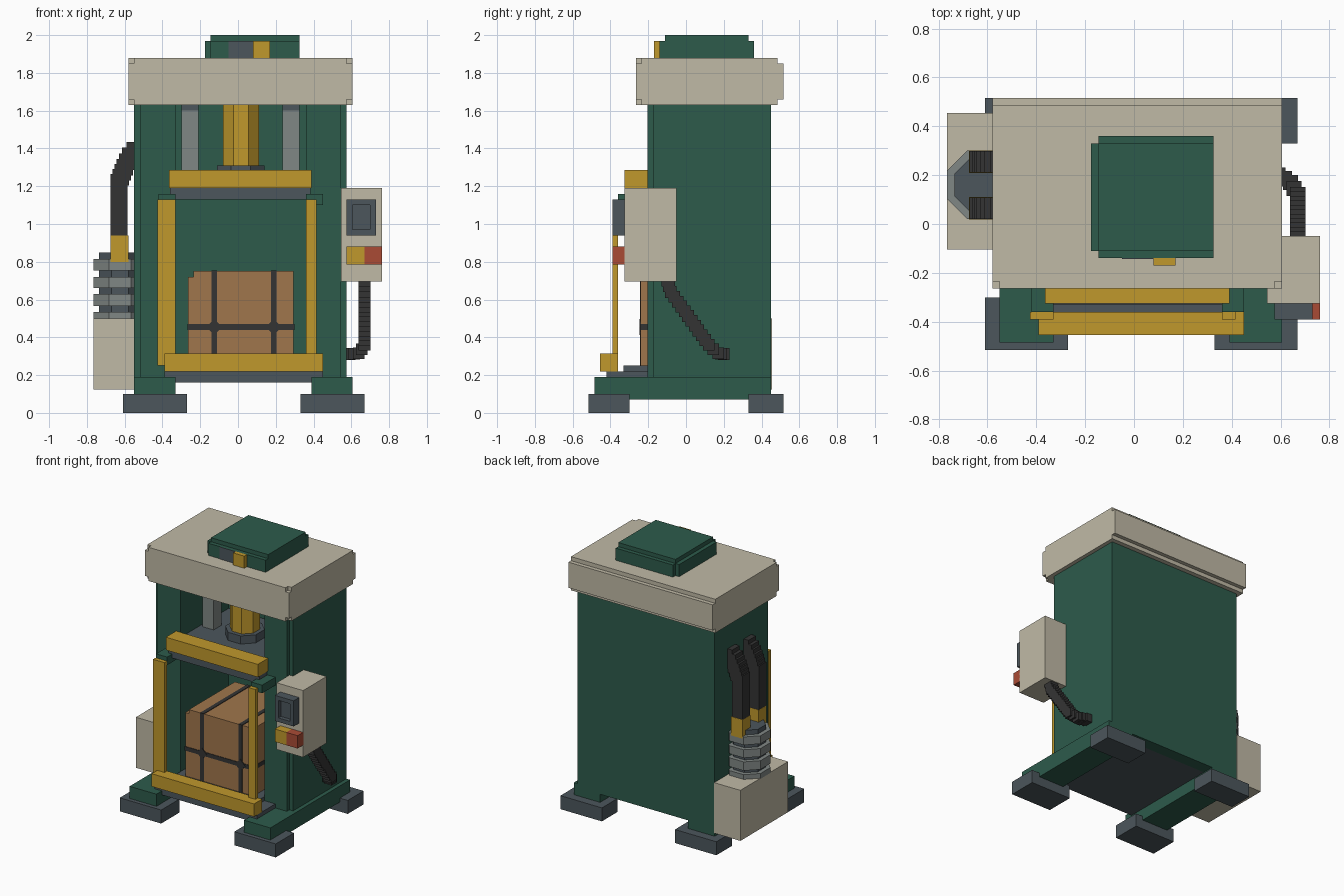
import bpy, bmesh, math
from mathutils import Matrix, Vector

cube = bpy.data.objects.get("Cube")
if cube:
    bpy.data.objects.remove(cube, do_unlink=True)


def material(name, rgb):
    lin = [(c / 255 / 12.92) if c < 11 else ((c / 255 + 0.055) / 1.055) ** 2.4 for c in rgb]
    m = bpy.data.materials.new(name)
    m.use_nodes = True
    m.diffuse_color = (*lin, 1)
    m.node_tree.nodes["Principled BSDF"].inputs["Base Color"].default_value = (*lin, 1)
    return m


GREEN = material("machine green", (45, 91, 75))
CREAM = material("cream panel", (192, 186, 166))
YELLOW = material("safety yellow", (192, 152, 44))
SLATE = material("dark slate", (76, 86, 92))
STEEL = material("steel grey", (128, 135, 133))
BROWN = material("cardboard brown", (160, 118, 76))
BLACK = material("rubber black", (52, 52, 52))
RED = material("button red", (170, 75, 53))


def finish(name, bm, mat):
    bmesh.ops.recalc_face_normals(bm, faces=bm.faces)
    me = bpy.data.meshes.new(name)
    bm.to_mesh(me)
    bm.free()
    me.materials.append(mat)
    ob = bpy.data.objects.new(name, me)
    bpy.context.collection.objects.link(ob)
    return ob


def boxes(name, mat, *ranges):
    """One object from boxes given as (x0, x1, y0, y1, z0, z1)."""
    bm = bmesh.new()
    for x0, x1, y0, y1, z0, z1 in ranges:
        mtx = Matrix.Translation(((x0 + x1) / 2, (y0 + y1) / 2, (z0 + z1) / 2))
        mtx = mtx @ Matrix.Diagonal((x1 - x0, y1 - y0, z1 - z0, 1))
        bmesh.ops.create_cube(bm, size=1, matrix=mtx)
    return finish(name, bm, mat)


def octagon(name, mat, x, y, flat, *levels):
    """Upright eight-sided prisms with the given half width."""
    bm = bmesh.new()
    r = flat / math.cos(math.pi / 8)
    for z0, z1 in levels:
        mtx = Matrix.Translation((x, y, (z0 + z1) / 2)) @ Matrix.Rotation(math.pi / 8, 4, 'Z')
        bmesh.ops.create_cone(bm, cap_ends=True, segments=8, radius1=r, radius2=r,
                              depth=z1 - z0, matrix=mtx)
    return finish(name, bm, mat)


def block_hose(name, points, half, step=0.031):
    """Stepped hose made of overlapping blocks along a path."""
    cells = []
    for a, b in zip(points, points[1:]):
        a, b = Vector(a), Vector(b)
        n = max(1, round((b - a).length / step))
        for i in range(n + 1):
            p = a.lerp(b, i / n)
            cells.append((p.x - half, p.x + half, p.y - half, p.y + half,
                          p.z - half, p.z + half))
    return boxes(name, BLACK, *cells)


# Feet and base rails
for side, fx, rx in (("right", (-0.61, -0.27), (-0.55, -0.33)),
                     ("left", (0.33, 0.67), (0.39, 0.605))):
    boxes(f"{side}_front_foot", SLATE, (*fx, -0.515, -0.30, 0, 0.10))
    boxes(f"{side}_back_foot", SLATE, (*fx, 0.33, 0.515, 0, 0.10))
    boxes(f"{side}_base_rail", GREEN, (*rx, -0.485, 0.45, 0.07, 0.19))

# Hollow press body with stepped front edges
boxes("right_wall", GREEN, (-0.55, -0.33, -0.175, 0.45, 0.16, 1.64),
      (-0.52, -0.33, -0.205, -0.17, 0.16, 1.64))
boxes("left_wall", GREEN, (0.36, 0.575, -0.175, 0.45, 0.16, 1.64),
      (0.36, 0.545, -0.205, -0.17, 0.16, 1.64))
boxes("back_wall", GREEN, (-0.34, 0.37, 0.36, 0.45, 0.16, 1.64))

# Table with a raised bed
boxes("table", SLATE, (-0.39, 0.45, -0.42, -0.205, 0.16, 0.22),
      (-0.33, 0.36, -0.33, 0.37, 0.16, 0.25))

# Cap with notched corners
boxes("top_cap", CREAM, (-0.55, 0.575, -0.265, 0.485, 1.63, 1.88),
      (-0.58, 0.605, -0.265, 0.515, 1.66, 1.85),
      (-0.58, 0.605, -0.235, 0.485, 1.63, 1.88))

# Motor cover on the roof
boxes("roof_cover", GREEN, (-0.175, 0.325, -0.11, 0.33, 1.88, 1.97),
      (-0.145, 0.325, -0.14, 0.36, 1.88, 1.97),
      (-0.145, 0.325, -0.11, 0.33, 1.96, 2.0))
boxes("roof_vent", SLATE, (-0.05, 0.08, -0.144, -0.138, 1.88, 1.97))
boxes("roof_latch", YELLOW, (0.08, 0.17, -0.17, -0.10, 1.88, 1.97))

# Ram, guide rods and platen
octagon("ram", YELLOW, 0.015, 0.06, 0.095, (1.25, 1.64))
octagon("ram_flange", SLATE, 0.015, 0.06, 0.125, (1.24, 1.31))
for side, x0, x1 in (("right", -0.30, -0.21), ("left", 0.235, 0.325)):
    boxes(f"{side}_guide_rod", STEEL, (x0, x1, 0.015, 0.105, 1.2, 1.60))
    boxes(f"{side}_guide_collar", SLATE, (x0, x1, 0.015, 0.105, 1.60, 1.64))
boxes("platen", SLATE, (-0.325, 0.355, -0.235, 0.355, 1.13, 1.25),
      (-0.36, 0.385, -0.30, -0.21, 1.13, 1.20))

# Yellow front guard
boxes("guard_top_bar", YELLOW, (-0.365, 0.39, -0.325, -0.205, 1.19, 1.285))
boxes("guard_bottom_bar", YELLOW, (-0.39, 0.45, -0.455, -0.36, 0.22, 0.315))
boxes("guard_right_post", YELLOW, (-0.425, -0.33, -0.39, -0.36, 0.25, 1.13))
boxes("guard_left_post", YELLOW, (0.36, 0.415, -0.39, -0.36, 0.30, 1.13))
boxes("guard_brackets", GREEN, (-0.42, -0.33, -0.36, -0.20, 1.10, 1.16),
      (0.36, 0.45, -0.36, -0.20, 1.10, 1.16))

# Strapped bale
boxes("bale", BROWN, (-0.265, 0.295, -0.24, 0.30, 0.25, 0.72),
      (-0.235, 0.295, -0.24, 0.30, 0.71, 0.75))
straps = [(-0.268, 0.298, -0.244, 0.304, 0.44, 0.47)]
for x in (-0.125, 0.19):
    straps.append((x - 0.015, x + 0.015, -0.244, 0.304, 0.25, 0.754))
boxes("bale_straps", BLACK, *straps)
bm = bmesh.new()
for x in (-0.125, 0.19):
    mtx = (Matrix.Translation((x, -0.243, 0.455)) @ Matrix.Rotation(math.pi / 4, 4, 'Y')
           @ Matrix.Diagonal((0.06, 0.008, 0.06, 1)))
    bmesh.ops.create_cube(bm, size=1, matrix=mtx)
finish("strap_buckles", bm, BLACK)

# Control box with screen and buttons
boxes("control_box", CREAM, (0.545, 0.762, -0.325, -0.05, 0.695, 1.19))
boxes("screen_frame", SLATE, (0.575, 0.73, -0.36, -0.32, 0.94, 1.13),
      (0.575, 0.605, -0.39, -0.35, 0.94, 1.13), (0.70, 0.73, -0.39, -0.35, 0.94, 1.13),
      (0.60, 0.705, -0.39, -0.35, 0.94, 0.97), (0.60, 0.705, -0.39, -0.35, 1.10, 1.13))
boxes("yellow_button", YELLOW, (0.575, 0.67, -0.39, -0.32, 0.785, 0.88))
boxes("red_button", RED, (0.67, 0.762, -0.39, -0.32, 0.785, 0.88))
block_hose("control_cable", [(0.67, -0.10, 0.70), (0.67, -0.08, 0.64), (0.67, 0.12, 0.36),
                             (0.64, 0.17, 0.315), (0.59, 0.20, 0.312)], 0.031)

# Oil tank and ribbed pump
boxes("oil_tank", CREAM, (-0.765, -0.55, -0.105, 0.455, 0.125, 0.50))
octagon("pump_core", SLATE, -0.625, 0.16, 0.11, (0.49, 0.85))
octagon("pump_ribs", STEEL, -0.625, 0.16, 0.14,
        (0.495, 0.535), (0.565, 0.63), (0.66, 0.72), (0.755, 0.815))

# Pump fittings and hoses
for i, y in enumerate((0.065, 0.255)):
    boxes(f"pump_fitting_{i + 1}", YELLOW, (-0.675, -0.58, y - 0.046, y + 0.046, 0.80, 0.94))
    block_hose(f"pump_hose_{i + 1}", [(-0.63, y, 0.96), (-0.63, y, 1.22), (-0.60, y, 1.30),
                                      (-0.57, y, 1.36), (-0.545, y, 1.39)], 0.044)
